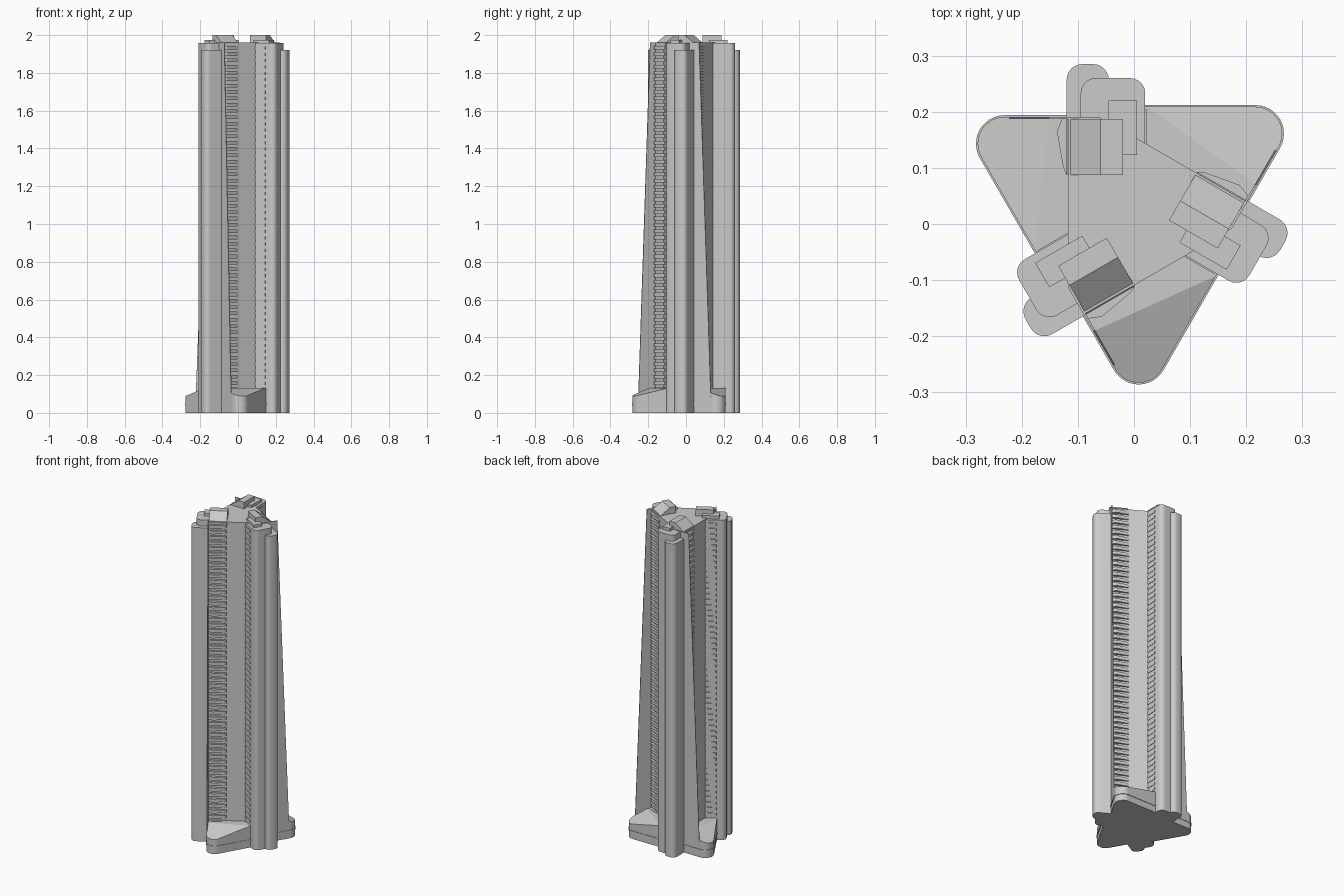
import bpy, bmesh, math
from mathutils import Matrix, Vector

if "Cube" in bpy.data.objects:
    bpy.data.objects.remove(bpy.data.objects["Cube"])

CENTRE = Matrix.Translation((-0.002, 0.023, 0))
TURNS = [CENTRE @ Matrix.Rotation(math.radians(a), 4, 'Z') for a in (0, 120, 240)]


def prism(bm, low, z0, z1, high=None):
    """Close a solid between two outlines with the same point count."""
    high = high or low
    a = [bm.verts.new((x, y, z0)) for x, y in low]
    b = [bm.verts.new((x, y, z1)) for x, y in high]
    n = len(a)
    bm.faces.new(a[::-1])
    bm.faces.new(b)
    for i in range(n):
        bm.faces.new((a[i], a[(i + 1) % n], b[(i + 1) % n], b[i]))
    return a + b


def rect(x0, x1, y0, y1):
    return [(x0, y0), (x1, y0), (x1, y1), (x0, y1)]


def round_end(x0, x1, y0, y1, r, steps=6):
    """Rectangle whose two outer (+y) corners are rounded."""
    pts = [(x0, y0), (x1, y0)]
    for cx, start in ((x1 - r, 0), (x0 + r, 90)):
        for i in range(steps + 1):
            t = math.radians(start + 90 * i / steps)
            pts.append((cx + r * math.cos(t), y1 - r + r * math.sin(t)))
    return pts


def turned(points):
    """Repeat part of an outline three times around the axis."""
    return [tuple(Matrix.Rotation(math.radians(120 * k), 2) @ Vector(p))
            for k in range(3) for p in points]


def finish(name, bm, smooth=False):
    bmesh.ops.recalc_face_normals(bm, faces=bm.faces[:])
    me = bpy.data.meshes.new(name)
    bm.to_mesh(me)
    bm.free()
    ob = bpy.data.objects.new(name, me)
    bpy.context.collection.objects.link(ob)
    if smooth:
        bpy.ops.object.select_all(action='DESELECT')
        ob.select_set(True)
        bpy.context.view_layer.objects.active = ob
        bpy.ops.object.shade_smooth_by_angle(angle=math.radians(30))
    return ob


def threefold(name, build, smooth=False):
    """Build one part and repeat it around the tower axis."""
    bm = bmesh.new()
    for m in TURNS:
        made = build(bm)
        bmesh.ops.transform(bm, matrix=m, verts=made)
    return finish(name, bm, smooth)


def podium_outline(grow=0, steps=12):
    """Three rounded tips, stepping sideways where the columns stand."""
    r = 0.048 + grow
    pts = []
    for i in range(steps + 1):
        t = math.radians(210 + 120 * i / steps)
        pts.append((0.0104 + r * math.cos(t), -0.258 + r * math.sin(t)))
    for d in (0.186, 0.168):
        pts.append(((d + grow) * 0.866 + 0.015, -(d + grow) * 0.5 + 0.026))
    return turned(pts)


# Podium: three tips whose tops slope down and outwards
bm = bmesh.new()
prism(bm, podium_outline(), 0, 0.132)
for k in range(3):
    rot = Matrix.Rotation(math.radians(120 * k), 3, 'Z')
    bmesh.ops.bisect_plane(
        bm, geom=bm.verts[:] + bm.edges[:] + bm.faces[:],
        plane_co=rot @ Vector((-0.068, -0.213, 0.132)),
        plane_no=rot @ Vector((0.148, -0.328, 1)), clear_outer=True)
    bmesh.ops.holes_fill(bm, edges=[e for e in bm.edges if e.is_boundary], sides=0)
bmesh.ops.transform(bm, matrix=CENTRE, verts=bm.verts[:])
finish("podium", bm)

# Thin band around the podium
bm = bmesh.new()
prism(bm, podium_outline(0.003), 0.04, 0.05)
bmesh.ops.transform(bm, matrix=CENTRE, verts=bm.verts[:])
finish("podium_band", bm)

# Core with one straight outer wall between each pair of columns
bm = bmesh.new()
prism(bm, turned([(-0.115, -0.137), (-0.0875, -0.184), (0.105, -0.073)]), 0, 1.96)
bmesh.ops.transform(bm, matrix=CENTRE, verts=bm.verts[:])
finish("tower_core", bm)

# Thin side screens, the free edge leaning inwards with height
threefold("leaning_screens", lambda b: prism(
    b, [(-0.115, -0.137), (-0.033, -0.279), (-0.030, -0.277), (-0.112, -0.135)], 0, 1.96,
    [(-0.115, -0.137), (-0.0705, -0.214), (-0.0675, -0.212), (-0.112, -0.135)]))

# Rounded columns, a tall inner one and a lower outer one
threefold("tall_columns", lambda b: prism(
    b, round_end(-0.093, 0.022, 0.04, 0.237, 0.027), 0, 1.957), True)
threefold("outer_columns", lambda b: prism(
    b, round_end(-0.118, -0.043, 0.08, 0.262, 0.028), 0, 1.92), True)

# Floor slabs beside each screen, and short ledges on the column sides
FLOORS = [0.115 + 0.0335 * i for i in range(55)]


def slabs(outline, thick):
    def build(b):
        made = []
        for z in FLOORS:
            made += prism(b, outline, z, z + thick)
        return made
    return build


threefold("balcony_slabs", slabs(
    [(-0.083, -0.192), (-0.055, -0.188), (-0.006, -0.147), (0.002, -0.137),
     (0.002, -0.125), (-0.083, -0.17)], 0.019))
threefold("column_ledges", slabs(rect(0.01, 0.0245, 0.12, 0.182), 0.016))


# Roof boxes: one with a sloping side, one flat
def sloped_box(b):
    made = prism(b, [(-0.118, 1.935), (-0.018, 1.935), (-0.018, 2.0),
                     (-0.058, 2.0), (-0.118, 1.955)], 0.064, 0.164)
    for v in made:
        v.co = (v.co.x, v.co.z, v.co.y)
    return made


threefold("sloped_roof_boxes", sloped_box)
threefold("flat_roof_boxes", lambda b: prism(
    b, rect(-0.043, 0.007, 0.1, 0.197), 1.94, 1.975))
